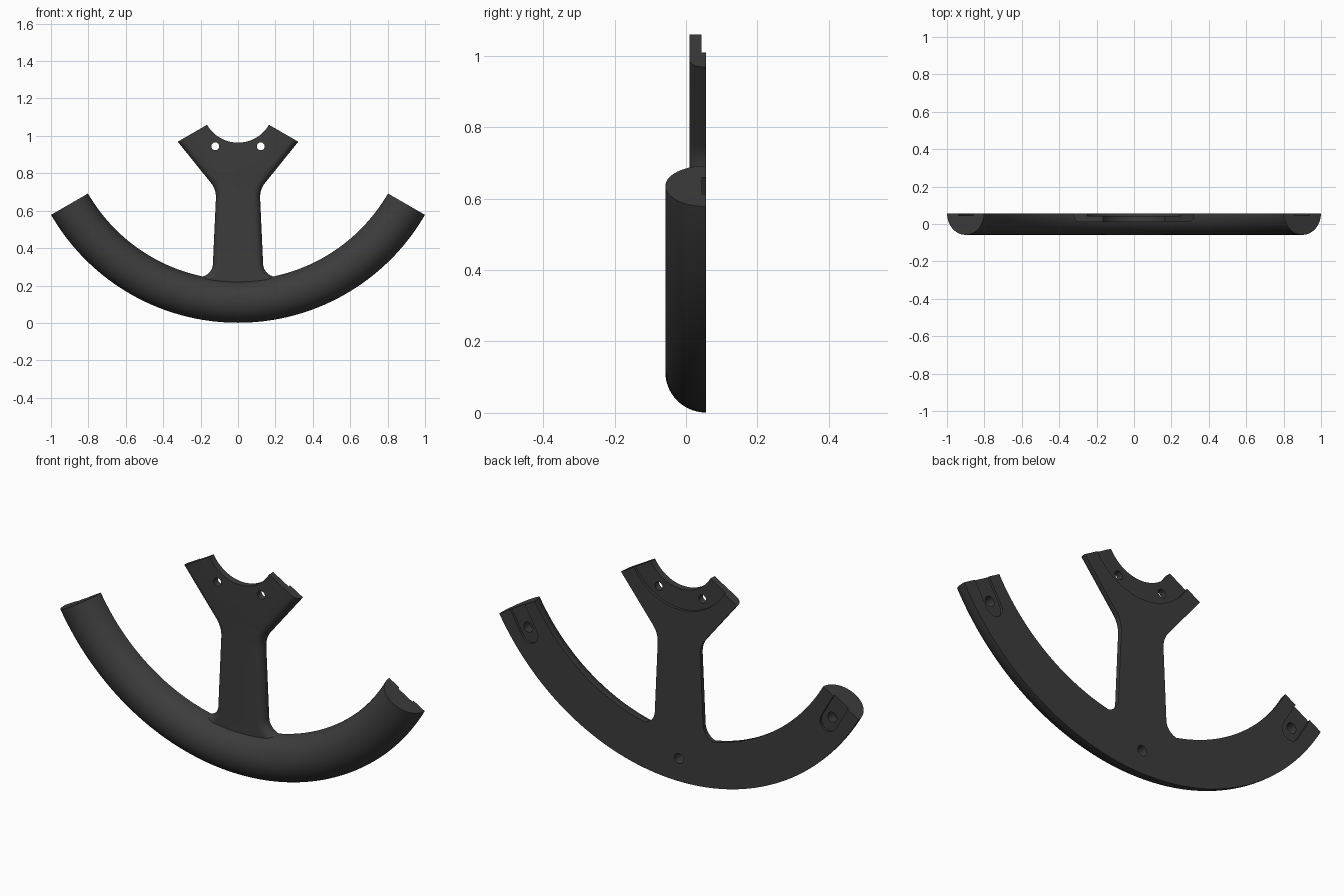
import bpy, bmesh, math
from mathutils import Vector

if "Cube" in bpy.data.objects:
    bpy.data.objects.remove(bpy.data.objects["Cube"])

HUB_Z = 1.155                  # centre shared by all the arcs
BACK, STEM_FRONT = 0.056, 0.01
TUBE_R, TUBE_MID = 0.114, 1.04
SWEEP = math.radians(60)

mat = bpy.data.materials.new("dark grey")
mat.use_nodes = True
grey = (0.045, 0.045, 0.045, 1)
mat.diffuse_color = grey
mat.node_tree.nodes["Principled BSDF"].inputs["Base Color"].default_value = grey


def polar(r, a):
    """Point in the front plane, angle measured from straight down."""
    return Vector((r * math.sin(a), HUB_Z - r * math.cos(a)))


def finish(bm, name):
    bmesh.ops.recalc_face_normals(bm, faces=bm.faces)
    mesh = bpy.data.meshes.new(name)
    bm.to_mesh(mesh)
    bm.free()
    mesh.materials.append(mat)
    ob = bpy.data.objects.new(name, mesh)
    bpy.context.collection.objects.link(ob)
    return ob


def prism(name, pts, y0, y1, bevel=0, bevel_test=None):
    """Extrude an outline from y0 to y1, rounding chosen front edges."""
    bm = bmesh.new()
    rings = [[bm.verts.new((p[0], y, p[1])) for p in pts] for y in (y0, y1)]
    n = len(pts)
    bm.faces.new(rings[0])
    bm.faces.new(rings[1])
    for i in range(n):
        j = (i + 1) % n
        bm.faces.new((rings[0][i], rings[0][j], rings[1][j], rings[1][i]))
    bmesh.ops.recalc_face_normals(bm, faces=bm.faces)
    if bevel:
        edges = [bm.edges.get((rings[0][i], rings[0][(i + 1) % n]))
                 for i in range(n) if bevel_test(i)]
        bmesh.ops.bevel(bm, geom=edges, offset=bevel, segments=8,
                        profile=0.5, affect='EDGES', clamp_overlap=False)
    return finish(bm, name)


def fillet(a, b, c, r, n=10):
    """Arc points that round corner b between a and c."""
    a, b, c = Vector(a), Vector(b), Vector(c)
    u, v = (a - b).normalized(), (c - b).normalized()
    half = u.angle(v) / 2
    centre = b + (u + v).normalized() * (r / math.sin(half))
    start = b + u * (r / math.tan(half)) - centre
    end = b + v * (r / math.tan(half)) - centre
    return [centre + start.lerp(end, i / n).normalized() * r
            for i in range(n + 1)]


def circle(centre, r, n=32):
    return [centre + Vector((math.cos(t), math.sin(t))) * r
            for t in (math.tau * i / n for i in range(n))]


def boolean(target, other, operation):
    mod = target.modifiers.new("cut", 'BOOLEAN')
    mod.operation, mod.object, mod.solver = operation, other, 'EXACT'
    bpy.context.view_layer.objects.active = target
    bpy.ops.object.modifier_apply(modifier=mod.name)
    bpy.data.objects.remove(other)


# Curved grip: half-round section swept along the arc
bm = bmesh.new()
SEG, PROF = 72, 28
rows = []
for i in range(SEG + 1):
    a = SWEEP * (2 * i / SEG - 1)
    row = []
    for j in range(PROF + 1):
        t = math.pi * j / PROF
        p = polar(TUBE_MID - TUBE_R * math.cos(t), a)
        row.append(bm.verts.new((p.x, BACK - TUBE_R * math.sin(t), p.y)))
    rows.append(row)
for r0, r1 in zip(rows, rows[1:]):
    for j in range(PROF + 1):
        k = (j + 1) % (PROF + 1)
        bm.faces.new((r0[j], r0[k], r1[k], r1[j]))
bm.faces.new(rows[0])
bm.faces.new(rows[-1])
grip = finish(bm, "grip_with_stem")

# Stem and forked clamp arms: right half outline, mirrored
tip, waist = polar(0.372, SWEEP), (0.116, 0.713)
foot, toe = (0.138, 0.236), (0.27, 0.256)
side = ([tip] + fillet(tip, waist, foot, 0.12)
        + fillet(waist, foot, toe, 0.07) + [Vector(toe)])
base = [Vector((0.2, 0.13))]
arc = [polar(0.191, SWEEP * (i / 16 - 1)) for i in range(33)]
half = side + base
mirrored = [Vector((-p.x, p.y)) for p in reversed(half)]
outline = half + mirrored + arc
left_start = len(half) + len(base)
is_side = lambda i: (i < len(side) - 1
                     or left_start <= i < left_start + len(side) - 1)
stem = prism("stem", outline, STEM_FRONT, BACK, 0.038, is_side)

# Curved seat and screw holes in the clamp
boolean(stem, prism("seat_cutter", circle(Vector((0, HUB_Z)), 0.29, 96),
                    0.043, 0.1), 'DIFFERENCE')
for s in (-1, 1):
    boolean(stem, prism("screw_cutter", circle(polar(0.243, s * SWEEP / 2), 0.021),
                        -0.1, 0.1), 'DIFFERENCE')

boolean(grip, stem, 'UNION')

# Round-ended pockets and blind holes in the back of the grip
for s in (-1, 1):
    a = s * SWEEP
    end = polar(1.037, a)
    inward = Vector((math.cos(a), math.sin(a))) * -s
    inward = Vector((-s * math.cos(a), -abs(math.sin(a))))
    across = Vector((math.sin(a), -math.cos(a)))
    w, length = 0.046, 0.135
    slot = [end - inward * 0.03 + across * w]
    for i in range(17):
        t = math.pi * i / 16
        slot.append(end + inward * (length + w * math.sin(t))
                    + across * w * math.cos(t))
    slot.append(end - inward * 0.03 - across * w)
    boolean(grip, prism("pocket_cutter", slot, 0.045, 0.1), 'DIFFERENCE')
    boolean(grip, prism("hole_cutter", circle(end + inward * 0.105, 0.025),
                        0.0, 0.1), 'DIFFERENCE')
boolean(grip, prism("hole_cutter", circle(polar(TUBE_MID, 0), 0.025),
                    0.0, 0.1), 'DIFFERENCE')

bpy.ops.object.select_all(action='DESELECT')
grip.select_set(True)
bpy.context.view_layer.objects.active = grip
bpy.ops.object.shade_smooth_by_angle(angle=math.radians(30))
